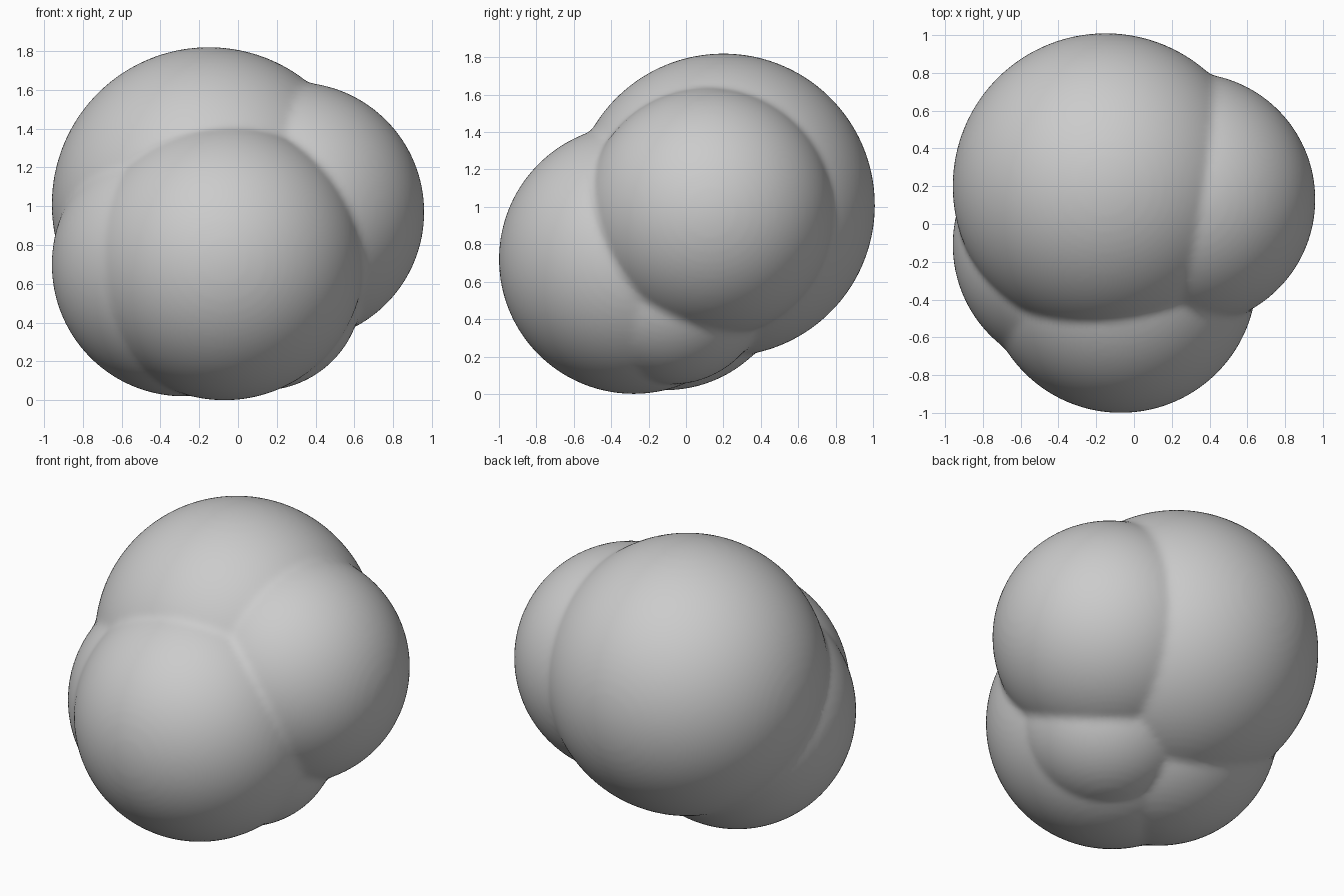
import bpy

if "Cube" in bpy.data.objects:
    bpy.data.objects.remove(bpy.data.objects["Cube"])

# Overlapping lobes: centre and radius
lobes = [
    ((-0.15, 0.20, 1.01), 0.81),    # large upper back
    ((0.29, 0.13, 0.97), 0.67),     # right
    ((-0.07, -0.28, 0.72), 0.72),   # front
    ((-0.28, -0.11, 0.70), 0.68),   # lower left
    ((0.12, -0.08, 0.57), 0.52),    # small underside
]

parts = []
for centre, radius in lobes:
    bpy.ops.mesh.primitive_ico_sphere_add(subdivisions=6, radius=radius, location=centre)
    parts.append(bpy.context.object)

# Join the lobes into one body
bpy.ops.object.select_all(action='DESELECT')
for part in parts:
    part.select_set(True)
bpy.context.view_layer.objects.active = parts[0]
bpy.ops.object.join()
body = bpy.context.object
body.name = "lobed_cluster"
bpy.ops.object.transform_apply(location=True, rotation=True, scale=True)

# Fuse into a single skin and soften the creases
remesh = body.modifiers.new("fuse", 'REMESH')
remesh.mode = 'VOXEL'
remesh.voxel_size = 0.022
remesh.use_smooth_shade = True
soften = body.modifiers.new("soften_creases", 'SMOOTH')
soften.factor = 0.5
soften.iterations = 6
for name in ("fuse", "soften_creases"):
    bpy.ops.object.modifier_apply(modifier=name)
bpy.ops.object.shade_smooth()
